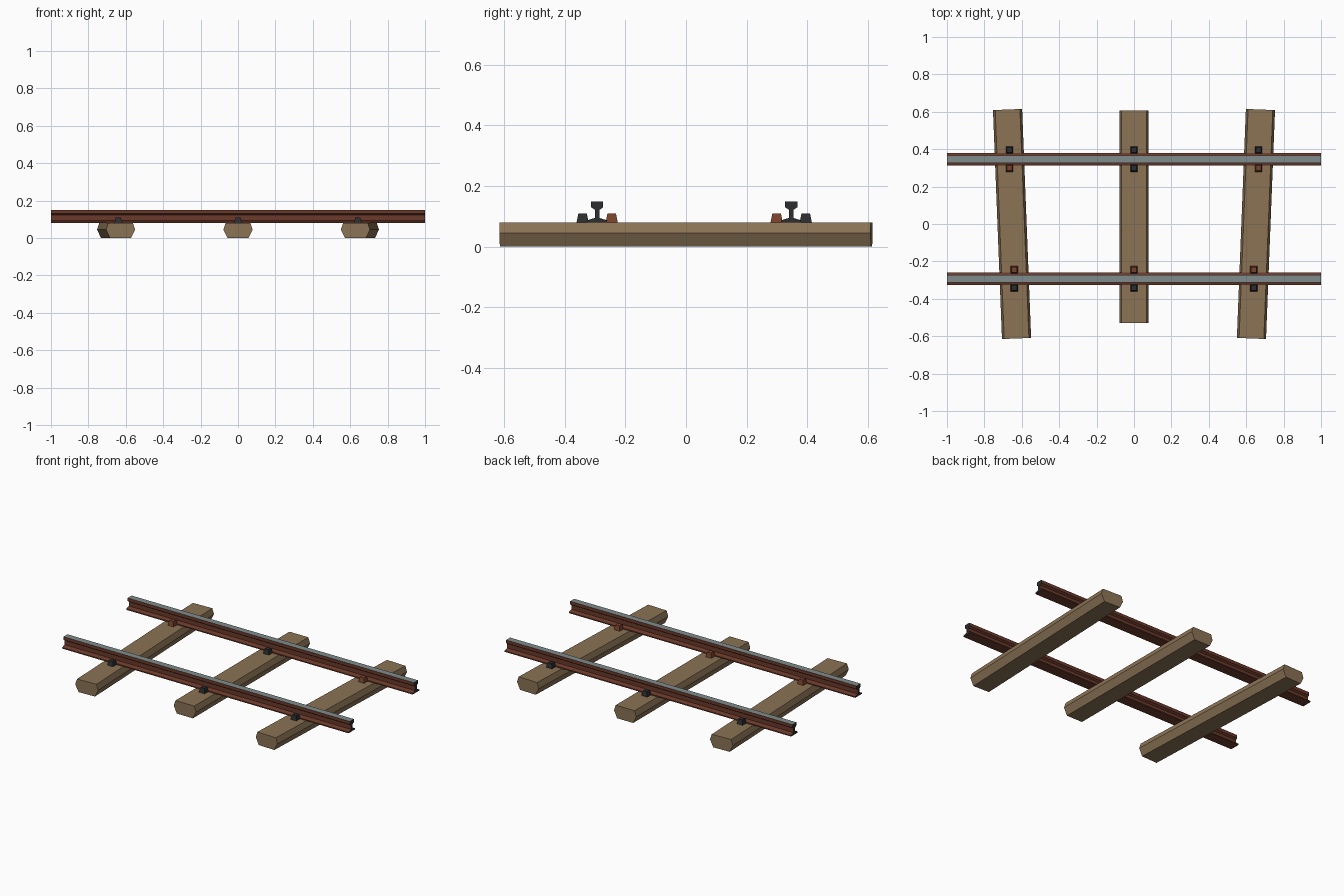
import bpy, bmesh, math
from mathutils import Matrix, Vector

if "Cube" in bpy.data.objects:
    bpy.data.objects.remove(bpy.data.objects["Cube"])


def material(name, r, g, b):
    lin = lambda c: ((c / 255 + 0.055) / 1.055) ** 2.4 if c > 10 else c / 255 / 12.92
    m = bpy.data.materials.new(name)
    m.diffuse_color = (lin(r), lin(g), lin(b), 1)
    m.use_nodes = True
    m.node_tree.nodes["Principled BSDF"].inputs["Base Color"].default_value = m.diffuse_color
    return m


WOOD = material("weathered wood", 139, 115, 85)
RUST = material("rusty rail", 107, 58, 42)
STEEL = material("worn steel", 128, 140, 140)
IRON = material("dark iron", 43, 45, 48)
CLIP_RUST = material("rusty clip", 120, 66, 44)


def add_object(name, bm, mats):
    bmesh.ops.recalc_face_normals(bm, faces=bm.faces)
    me = bpy.data.meshes.new(name)
    bm.to_mesh(me)
    bm.free()
    for m in mats:
        me.materials.append(m)
    ob = bpy.data.objects.new(name, me)
    bpy.context.collection.objects.link(ob)
    return ob


def extrude_profile(points, direction):
    """Closed prism from a list of 3D points, pushed along direction."""
    bm = bmesh.new()
    face = bm.faces.new([bm.verts.new(p) for p in points])
    ext = bmesh.ops.extrude_face_region(bm, geom=[face], use_keep_orig=True)
    bmesh.ops.translate(bm, vec=direction,
                        verts=[v for v in ext["geom"] if isinstance(v, bmesh.types.BMVert)])
    bmesh.ops.recalc_face_normals(bm, faces=bm.faces)
    return bm


# Wooden ties: hexagonal beams, the outer two slightly turned
TIE_PROFILE = [(0.056, 0), (0.078, 0.045), (0.066, 0.08)]
tie_section = TIE_PROFILE + [(-x, z) for x, z in reversed(TIE_PROFILE)]
TILT = math.radians(2.25)
TIES = [("left", -0.652, -0.6125, 0.6125, TILT),
        ("middle", 0.0, -0.53, 0.607, 0.0),
        ("right", 0.652, -0.6125, 0.6125, -TILT)]
for side, x, y0, y1, angle in TIES:
    bm = extrude_profile([(px, y0, pz) for px, pz in tie_section], Vector((0, y1 - y0, 0)))
    tie = add_object(side + "_tie", bm, [WOOD])
    tie.matrix_world = Matrix.Translation((x, 0, 0)) @ Matrix.Rotation(angle, 4, "Z")

# Rails: flat base, thin web, broad head; steel on top and dark cut ends
RAIL_PROFILE = [(0.033, 0.08), (0.033, 0.087), (0.008, 0.095), (0.008, 0.122),
                (0.02, 0.13), (0.02, 0.15)]
rail_section = RAIL_PROFILE + [(-y, z) for y, z in reversed(RAIL_PROFILE)]
RAILS = [("front", -0.293, -1), ("back", 0.347, 1)]
for side, y, _ in RAILS:
    bm = extrude_profile([(-1, y + py, pz) for py, pz in rail_section], Vector((2, 0, 0)))
    for f in bm.faces:
        if abs(f.normal.x) > 0.9:
            f.material_index = 2
        elif f.calc_center_median().z > 0.149:
            f.material_index = 1
    add_object(side + "_rail", bm, [RUST, STEEL, IRON])

# Clips: tapered blocks on both sides of each rail, the inner ones mostly rusty
for rail, y, outward in RAILS:
    for tie, tie_x, _, _, angle in TIES:
        for place, sign in (("outer", outward), ("inner", -outward)):
            bm = bmesh.new()
            bmesh.ops.create_cube(bm, size=1)
            for v in bm.verts:
                top = v.co.z > 0
                half = 0.014 if top else 0.02
                v.co = (math.copysign(half, v.co.x), math.copysign(half, v.co.y),
                        0.11 if top else 0.08)
            rusty = place == "inner" and not (rail == "back" and tie == "middle")
            clip = add_object(f"{rail}_{tie}_{place}_clip", bm, [CLIP_RUST if rusty else IRON])
            clip.location = (tie_x - y * math.tan(angle), y + sign * 0.048, 0)
